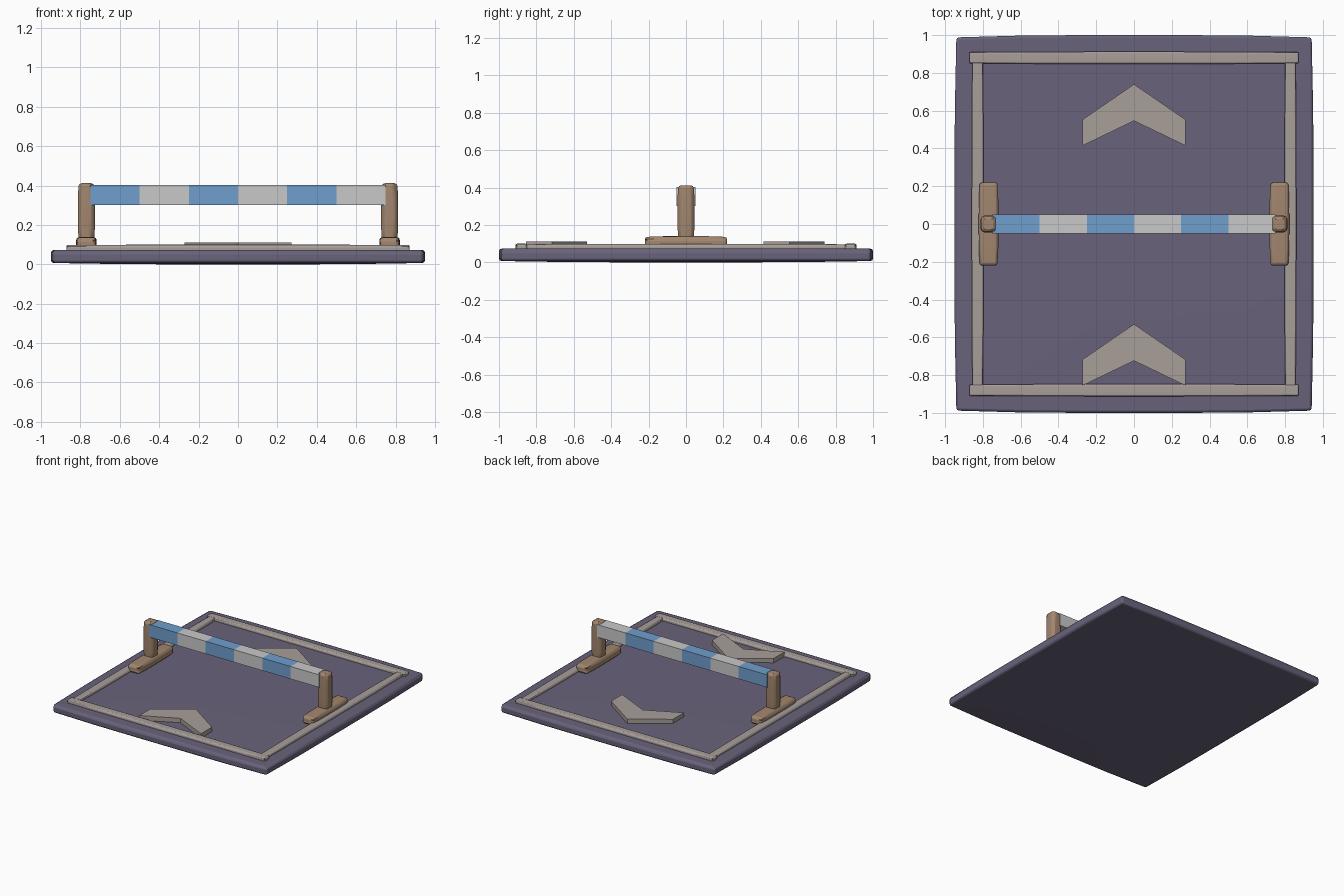
import bpy, bmesh, math
from mathutils import Vector

if "Cube" in bpy.data.objects:
    bpy.data.objects.remove(bpy.data.objects["Cube"], do_unlink=True)


def material(name, rgb):
    m = bpy.data.materials.new(name)
    m.use_nodes = True
    m.diffuse_color = (*rgb, 1)
    m.node_tree.nodes["Principled BSDF"].inputs["Base Color"].default_value = (*rgb, 1)
    return m


purple = material("dusty purple", (0.14, 0.122, 0.195))
wood = material("tan wood", (0.36, 0.238, 0.156))
grey = material("warm grey", (0.39, 0.342, 0.318))
blue = material("sky blue", (0.162, 0.342, 0.61))
white = material("off white", (0.584, 0.584, 0.584))


def finish(name, bm, mats):
    mesh = bpy.data.meshes.new(name)
    bmesh.ops.recalc_face_normals(bm, faces=bm.faces)
    bm.to_mesh(mesh)
    bm.free()
    for m in mats:
        mesh.materials.append(m)
    obj = bpy.data.objects.new(name, mesh)
    bpy.context.collection.objects.link(obj)
    return obj


def worn_block(name, low, high, mat, bevel, taper=(0, 0, 0)):
    """Bevelled box that narrows slightly toward its ends."""
    low, high = Vector(low), Vector(high)
    mid, half = (low + high) / 2, (high - low) / 2
    bm = bmesh.new()
    bmesh.ops.create_cube(bm, size=2)
    bmesh.ops.subdivide_edges(bm, edges=bm.edges[:], cuts=4, use_grid_fill=True)
    for v in bm.verts:
        u = v.co.copy()
        for a in range(3):
            ends = max(abs(u[b]) for b in range(3) if b != a and half[b] > half[a] * 0.9) \
                if any(b != a and half[b] > half[a] * 0.9 for b in range(3)) else 0
            v.co[a] = mid[a] + half[a] * u[a] * (1 - taper[a] * ends ** 4)
    obj = finish(name, bm, [mat])
    mod = obj.modifiers.new("soft edges", "BEVEL")
    mod.width, mod.segments = bevel, 2
    mod.limit_method, mod.angle_limit = "ANGLE", math.radians(40)
    bpy.ops.object.select_all(action="DESELECT")
    obj.select_set(True)
    bpy.context.view_layer.objects.active = obj
    bpy.ops.object.shade_smooth_by_angle(angle=math.radians(35))
    return obj


# Floor slab
worn_block("floor_slab", (-0.95, -1, 0), (0.95, 1, 0.08), purple, 0.014, (0.01, 0.012, 0.18))

# Border strips, posts and feet on both sides
for side, s in (("left", 1), ("right", -1)):
    x = 0.77 * s
    worn_block(side + "_border_strip", (0.828 * s - 0.031, -0.87, 0.06),
               (0.828 * s + 0.031, 0.87, 0.098), grey, 0.008, (0.12, 0, 0.08))
    worn_block(side + "_foot", (x - 0.052, -0.22, 0.07), (x + 0.052, 0.22, 0.14),
               wood, 0.014, (0.1, 0, 0.12))
    worn_block(side + "_post", (x - 0.043, -0.045, 0.12), (x + 0.043, 0.045, 0.412),
               wood, 0.016, (0.08, 0.08, 0))
for end, s in (("back", 1), ("front", -1)):
    worn_block(end + "_border_strip", (-0.872, 0.88 * s - 0.032, 0.06),
               (0.872, 0.88 * s + 0.032, 0.1), grey, 0.009, (0, 0.08, 0.08))

# Striped crossbar: one box cut into six bands of alternating colour
bm = bmesh.new()
bmesh.ops.create_cube(bm, size=1)
for v in bm.verts:
    v.co = (v.co.x * 1.5, v.co.y * 0.1, 0.352 + v.co.z * 0.1)
for i in range(1, 6):
    bmesh.ops.bisect_plane(bm, geom=bm.verts[:] + bm.edges[:] + bm.faces[:],
                           plane_co=(-0.75 + 0.25 * i, 0, 0), plane_no=(1, 0, 0))
for f in bm.faces:
    band = int((f.calc_center_median().x * 0.999 + 0.75) / 0.25)
    f.material_index = band % 2
finish("striped_crossbar", bm, [blue, white])

# Raised arrow markers pointing to the back
for end, y in (("back", 0.74), ("front", -0.53)):
    bm = bmesh.new()
    outline = [(0, 0), (-0.272, -0.187), (-0.272, -0.325), (0, -0.194),
               (0.272, -0.325), (0.272, -0.187)]
    face = bm.faces.new([bm.verts.new((px, y + py, 0.075)) for px, py in outline])
    raised = bmesh.ops.extrude_face_region(bm, geom=[face])
    for v in raised["geom"]:
        if isinstance(v, bmesh.types.BMVert):
            v.co.z = 0.112
    finish(end + "_arrow_marker", bm, [grey])
